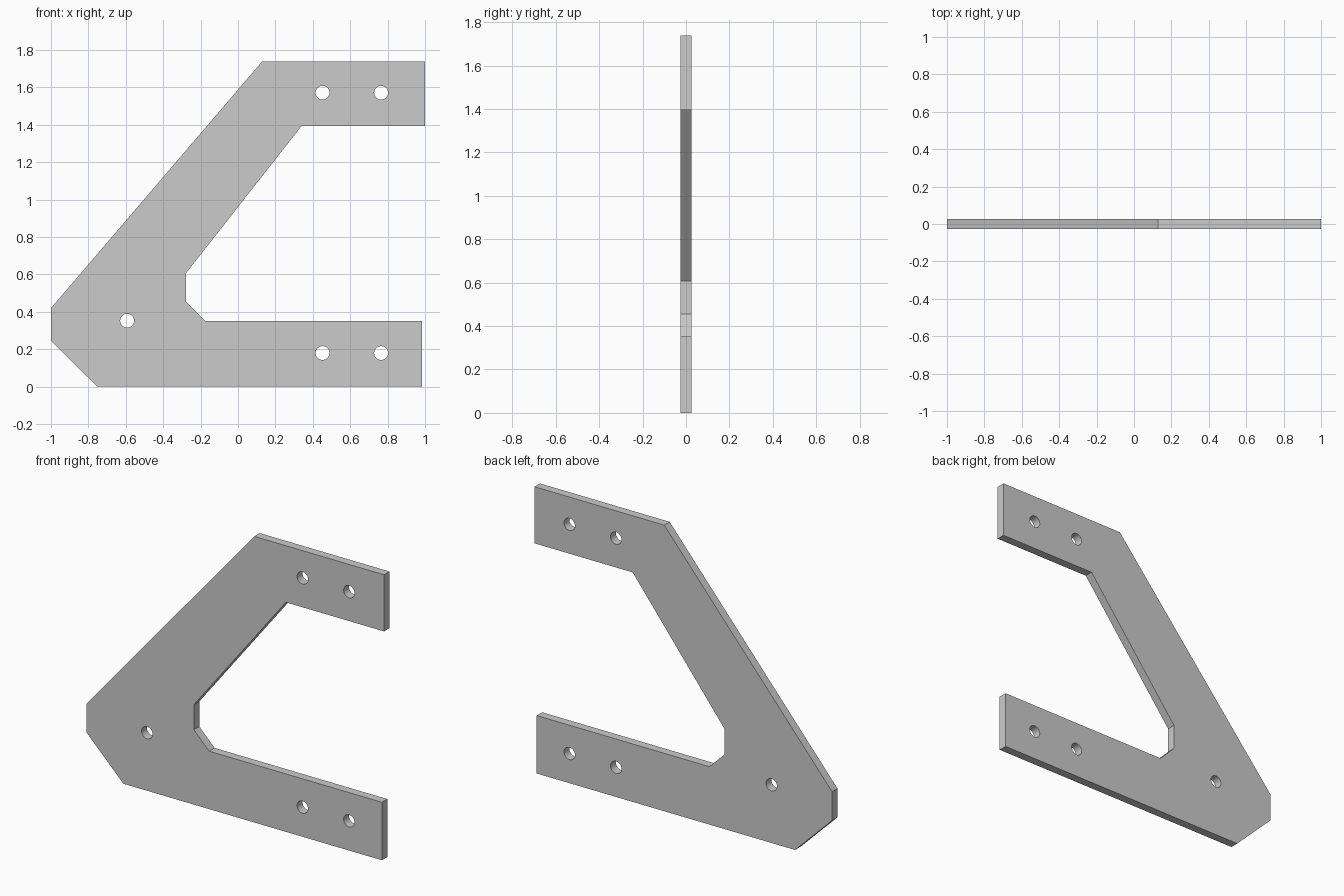
import bpy, bmesh
from math import cos, sin, tau, radians

if "Cube" in bpy.data.objects:
    bpy.data.objects.remove(bpy.data.objects["Cube"])

THICK = 0.052
HOLE_R = 0.037
HOLE_SIDES = 32

# Outer outline of the C-shaped plate (x, z)
outline = [(-1, 0.42), (-1, 0.245), (-0.752, 0), (0.985, 0), (0.985, 0.352),
           (-0.176, 0.352), (-0.278, 0.455), (-0.278, 0.607), (0.34, 1.394),
           (1, 1.394), (1, 1.738), (0.128, 1.738)]

# Bolt holes: two per arm plus one pivot hole
holes = [(x, z) for x in (0.452, 0.765) for z in (0.18, 1.572)] + [(-0.593, 0.353)]


def add_loop(bm, points):
    verts = [bm.verts.new((x, -THICK / 2, z)) for x, z in points]
    return [bm.edges.new((v, verts[i - 1])) for i, v in enumerate(verts)]


def circle(cx, cz):
    return [(cx + HOLE_R * cos(tau * i / HOLE_SIDES),
             cz + HOLE_R * sin(tau * i / HOLE_SIDES)) for i in range(HOLE_SIDES)]


# Fill the profile with its holes, then extrude to thickness
bm = bmesh.new()
edges = add_loop(bm, outline)
for h in holes:
    edges += add_loop(bm, circle(*h))
bmesh.ops.triangle_fill(bm, use_beauty=True, use_dissolve=False, edges=edges, normal=(0, -1, 0))
ext = bmesh.ops.extrude_face_region(bm, geom=bm.faces[:], use_keep_orig=True)
moved = [g for g in ext["geom"] if isinstance(g, bmesh.types.BMVert)]
bmesh.ops.translate(bm, verts=moved, vec=(0, THICK, 0))
bmesh.ops.recalc_face_normals(bm, faces=bm.faces[:])

mesh = bpy.data.meshes.new("bracket_plate")
bm.to_mesh(mesh)
bm.free()
plate = bpy.data.objects.new("bracket_plate", mesh)
bpy.context.collection.objects.link(plate)

# Smooth hole walls, keep the plate edges sharp
bpy.context.view_layer.objects.active = plate
plate.select_set(True)
bpy.ops.object.shade_smooth_by_angle(angle=radians(30))
